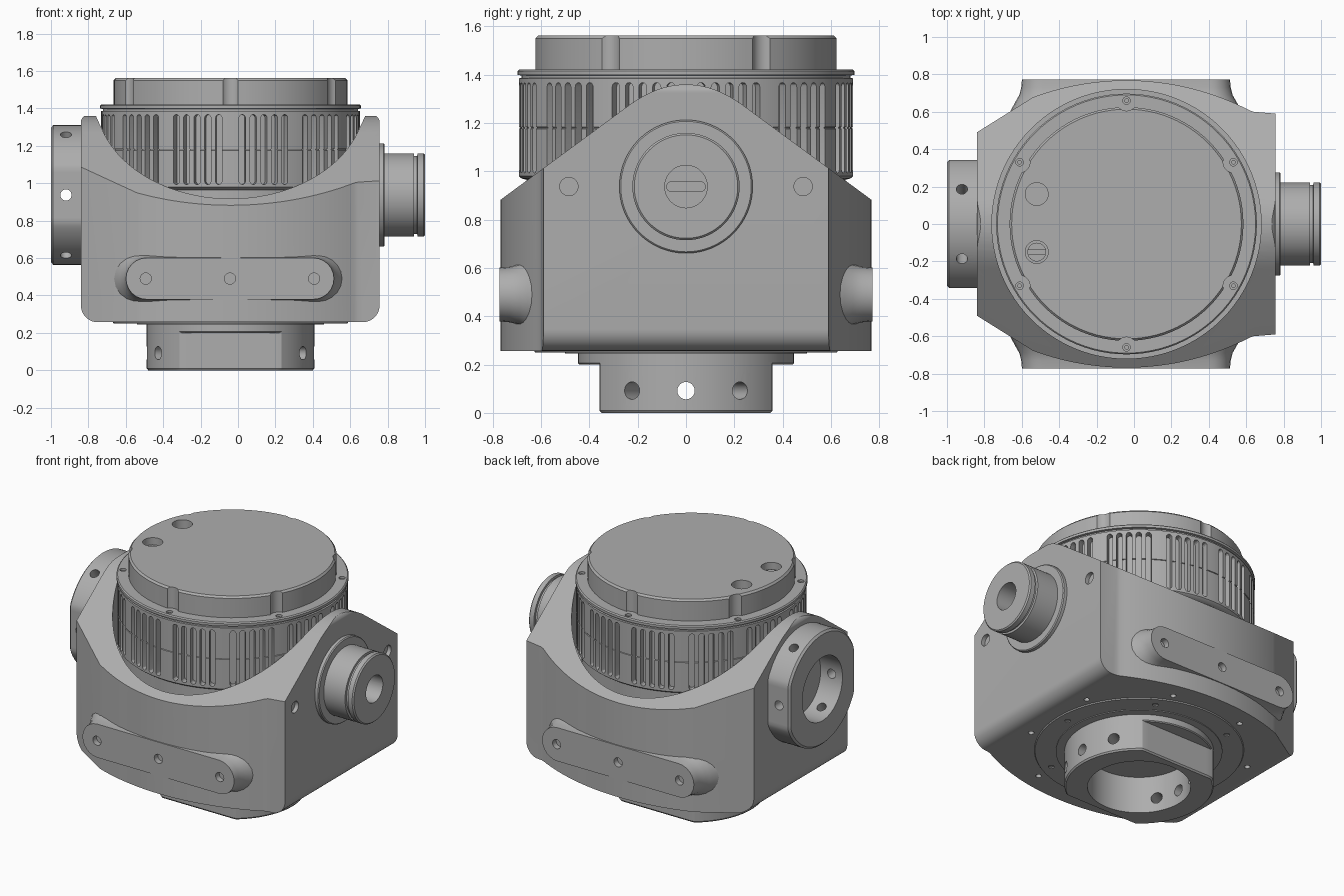
import bpy, bmesh
from math import sin, cos, pi, radians, sqrt
from mathutils import Matrix, Vector

cube = bpy.data.objects.get("Cube")
if cube:
    bpy.data.objects.remove(cube, do_unlink=True)

grey = bpy.data.materials.new("machined_grey")
grey.use_nodes = True
COLOUR = (0.42, 0.42, 0.42, 1)
grey.diffuse_color = COLOUR
grey.node_tree.nodes["Principled BSDF"].inputs["Base Color"].default_value = COLOUR

# Frames mapping a flat outline (u, v) and a height w to the model axes
Z = Matrix.Identity(4)
X = Matrix(((0, 0, 1, 0), (1, 0, 0, 0), (0, 1, 0, 0), (0, 0, 0, 1)))
Y = Matrix(((1, 0, 0, 0), (0, 0, 1, 0), (0, 1, 0, 0), (0, 0, 0, 1)))
CX = -0.04          # turning centre of the drum
CZ = 0.937          # height of the side shaft axis
MID = (CX, 0)
SIDE = (0, CZ)


def circle(r, c=(0, 0), n=64):
    return [(c[0] + r * cos(2 * pi * i / n), c[1] + r * sin(2 * pi * i / n)) for i in range(n)]


def stadium(half, r, c=(0, 0), n=12):
    pts = []
    for side, start in ((1, -pi / 2), (-1, pi / 2)):
        for i in range(n + 1):
            a = start + pi * i / n
            pts.append((c[0] + side * half + r * cos(a), c[1] + r * sin(a)))
    return pts


def turned(frame, profile, c=(0, 0), n=96):
    return frame, [(circle(r, c, n), w) for r, w in profile]


def prism(frame, outline, lo, hi):
    return frame, [(outline, lo), (outline, hi)]


def part(name, *lofts):
    """Skin each stack of outlines into a closed solid."""
    bm = bmesh.new()
    for frame, rings in lofts:
        loops = [[bm.verts.new(frame @ Vector((u, v, w))) for u, v in pts] for pts, w in rings]
        for a, b in zip(loops, loops[1:]):
            for i in range(len(a)):
                j = (i + 1) % len(a)
                bm.faces.new((a[i], a[j], b[j], b[i]))
        bm.faces.new(loops[0][::-1])
        bm.faces.new(loops[-1])
    bmesh.ops.recalc_face_normals(bm, faces=bm.faces)
    mesh = bpy.data.meshes.new(name)
    bm.to_mesh(mesh)
    bm.free()
    mesh.materials.append(grey)
    ob = bpy.data.objects.new(name, mesh)
    bpy.context.collection.objects.link(ob)
    return ob


def carve(ob, *lofts, op='DIFFERENCE'):
    cutter = part("cutter", *lofts)
    mod = ob.modifiers.new("carve", 'BOOLEAN')
    mod.operation, mod.solver, mod.object = op, 'EXACT', cutter
    bpy.context.view_layer.objects.active = ob
    bpy.ops.object.modifier_apply(modifier=mod.name)
    bpy.data.objects.remove(cutter, do_unlink=True)


def radial(angles, frame, axis, origin, outline, lo, hi):
    return [prism(Matrix.Translation(origin) @ Matrix.Rotation(radians(a), 4, axis) @ frame,
                  outline, lo, hi) for a in angles]


def ring_points(n, r, start=0):
    return circle_points(n, r, radians(start))


def circle_points(n, r, a):
    return [(CX + r * cos(a + 2 * pi * i / n), r * sin(a + 2 * pi * i / n)) for i in range(n)]


# Housing: bulged plan, cut by a gabled side shape and a rounded front shape
R = 1.43
arc = [(x, 0.768 - R + sqrt(R * R - (x - CX) ** 2)) for x in [-0.54 + 1.16 * i / 40 for i in range(41)]]
upper = [(-0.84, 0.49)] + arc + [(0.64, 0.6), (0.757, 0.59)]
plan = upper + [(x, -y) for x, y in reversed(upper)]
housing = part("housing", prism(Z, plan, 0.1, 1.6))

SLOPE, ROUND = 0.735, 0.237
crest = [ROUND * i / 10 for i in range(-10, 11)]
gable = [(0.9, 0.785), (0.9, 0), (-0.9, 0), (-0.9, 0.785)]
gable += [(y, 1.36 - SLOPE * y * y / (2 * ROUND)) for y in crest]
carve(housing, prism(X, gable, -1, 1), op='INTERSECT')

front = []
for x, z, r, start in ((0.757, 0.257, 0.09, 270), (0.757, 1.365, 0.04, 0),
                       (-0.84, 1.365, 0.04, 90), (-0.84, 0.257, 0.09, 180)):
    cx = x - r if x > 0 else x + r
    cz = z - r if z > 1 else z + r
    front += [(cx + r * cos(radians(start + 9 * i)), cz + r * sin(radians(start + 9 * i))) for i in range(11)]
carve(housing, prism(Y, front, -1, 1), op='INTERSECT')
carve(housing, turned(Z, [(0.72, 0.86), (0.72, 1.7)], MID))

# Screw holes in the right face and underside
carve(housing, *[prism(X, circle(0.038, (s * 0.485, CZ), 24), 0.73, 0.9) for s in (-1, 1)])
carve(housing, *[prism(Z, circle(0.018, p, 16), 0.2, 0.3) for p in ring_points(8, 0.68, 22.5)])

# Mounting pads, front and back, with flared roots
PAD_X, PAD_Z = -0.043, 0.49
for s, name in ((-1, "front_pad"), (1, "back_pad")):
    steps = ((0.175, 0.6), (0.145, 0.655), (0.125, 0.69), (0.115, 0.73), (0.111, 0.773))
    pad = part(name, (Y, [(stadium(0.445, r, (PAD_X, PAD_Z)), s * w) for r, w in steps]))
    holes = [prism(Y, circle(0.03, (PAD_X + dx, PAD_Z), 24), s * 0.735, s * 0.9) for dx in (-0.45, 0, 0.45)]
    carve(pad, *holes)
    carve(housing, *holes)

# Drum with grouped cooling slots
drum = part("slotted_drum", turned(Z, [(0.66, 0.84), (0.66, 0.965), (0.68, 0.97), (0.692, 0.98),
                                       (0.692, 1.176), (0.687, 1.178), (0.687, 1.182), (0.692, 1.184),
                                       (0.692, 1.385), (0.682, 1.387), (0.682, 1.397), (0.697, 1.399),
                                       (0.697, 1.415), (0.69, 1.422)], MID))
slot = [(v, u) for u, v in stadium(0.17, 0.017, n=6)]
angles = [30 * g + 15 + 4.9 * k for g in range(12) for k in range(-2, 3)]
carve(drum, *radial(angles, X, 'Z', (CX, 0, 1.18), slot, 0.648, 0.8))
screws = ring_points(6, 0.66, 30)
carve(drum, *[prism(Z, circle(0.02, p, 20), 1.395, 1.5) for p in screws])
part("rim_screws", *[prism(Z, circle(0.012, p, 12), 1.38, 1.412) for p in screws])

# Cap with scallops around the rim screws and two access holes
cap = part("top_cap", turned(Z, [(0.625, 1.41), (0.625, 1.55), (0.614, 1.562)], MID))
carve(cap, *[prism(Z, circle(0.055, p, 32), 1.3, 1.7) for p in screws])
carve(cap, *[prism(Z, circle(0.061, (-0.52, y), 32), 1.46, 1.7) for y in (0.16, -0.15)])
plug = part("access_plug", prism(Z, circle(0.05, (-0.52, -0.15), 32), 1.45, 1.52))
carve(plug, prism(Z, stadium(0.07, 0.012, (-0.52, -0.15)), 1.49, 1.6))

# Right shaft with collar, ring groove and bore
collar = part("shaft_collar", turned(X, [(0.276, 0.74), (0.276, 0.778), (0.27, 0.784)], SIDE))
shaft = part("side_shaft", turned(X, [(0.222, 0.75), (0.222, 0.94), (0.208, 0.942), (0.208, 0.958),
                                      (0.222, 0.96), (0.222, 0.992), (0.214, 1.0)], SIDE))
for ob in (shaft, collar):
    carve(ob, turned(X, [(0.088, 0.6), (0.088, 1.1)], SIDE, 48))
part("bore_bar", prism(X, stadium(0.06, 0.022, SIDE), 0.75, 0.8))


# Coupling hubs: round with two flats, a bore and radial screw holes
def flatted(r, c, flat, axis):
    pts = circle(r, c, 96)
    if axis == 0:
        return [(max(-flat, min(flat, u)), v) for u, v in pts]
    return [(u, max(-flat, min(flat, v))) for u, v in pts]


left_hub = part("left_hub", (X, [(flatted(0.36, SIDE, 0.33, 0), -1.0), (flatted(0.373, SIDE, 0.342, 0), -0.988),
                                 (flatted(0.373, SIDE, 0.342, 0), -0.83)]))
carve(left_hub, turned(X, [(0.21, -1.1), (0.21, -0.7)], SIDE, 64))
carve(left_hub, *radial(range(0, 360, 60), Y, 'X', (-0.92, 0, CZ), circle(0.03, n=24), 0.15, 0.5))

bottom_hub = part("bottom_hub", (Z, [(flatted(0.44, MID, 0.35, 1), 0), (flatted(0.448, MID, 0.358, 1), 0.01),
                                     (flatted(0.448, MID, 0.358, 1), 0.21)]))
flange = part("bottom_flange", turned(Z, [(0.442, 0.2), (0.448, 0.206), (0.448, 0.27)], MID))
for ob in (bottom_hub, flange):
    carve(ob, turned(Z, [(0.31, -0.1), (0.31, 0.4)], MID, 64))
carve(bottom_hub, *radial((0, 30, -30, 180, 150, 210), X, 'Z', (CX, 0, 0.092), circle(0.036, n=24), 0.2, 0.6))

# Thin cover plate under the housing
cover = part("underside_cover", turned(Z, [(0.625, 0.25), (0.63, 0.258)], MID))
carve(cover, *[prism(Z, circle(0.018, p, 16), 0.2, 0.3) for p in ring_points(6, 0.56)])
part("underside_step", turned(Z, [(0.5, 0.245), (0.5, 0.252)], MID))

# Smooth round surfaces while keeping machined edges crisp
bpy.ops.object.select_all(action='DESELECT')
for ob in bpy.context.collection.objects:
    if ob.type == 'MESH' and grey.name in ob.data.materials:
        ob.select_set(True)
        bpy.context.view_layer.objects.active = ob
bpy.ops.object.shade_smooth_by_angle(angle=radians(28))
